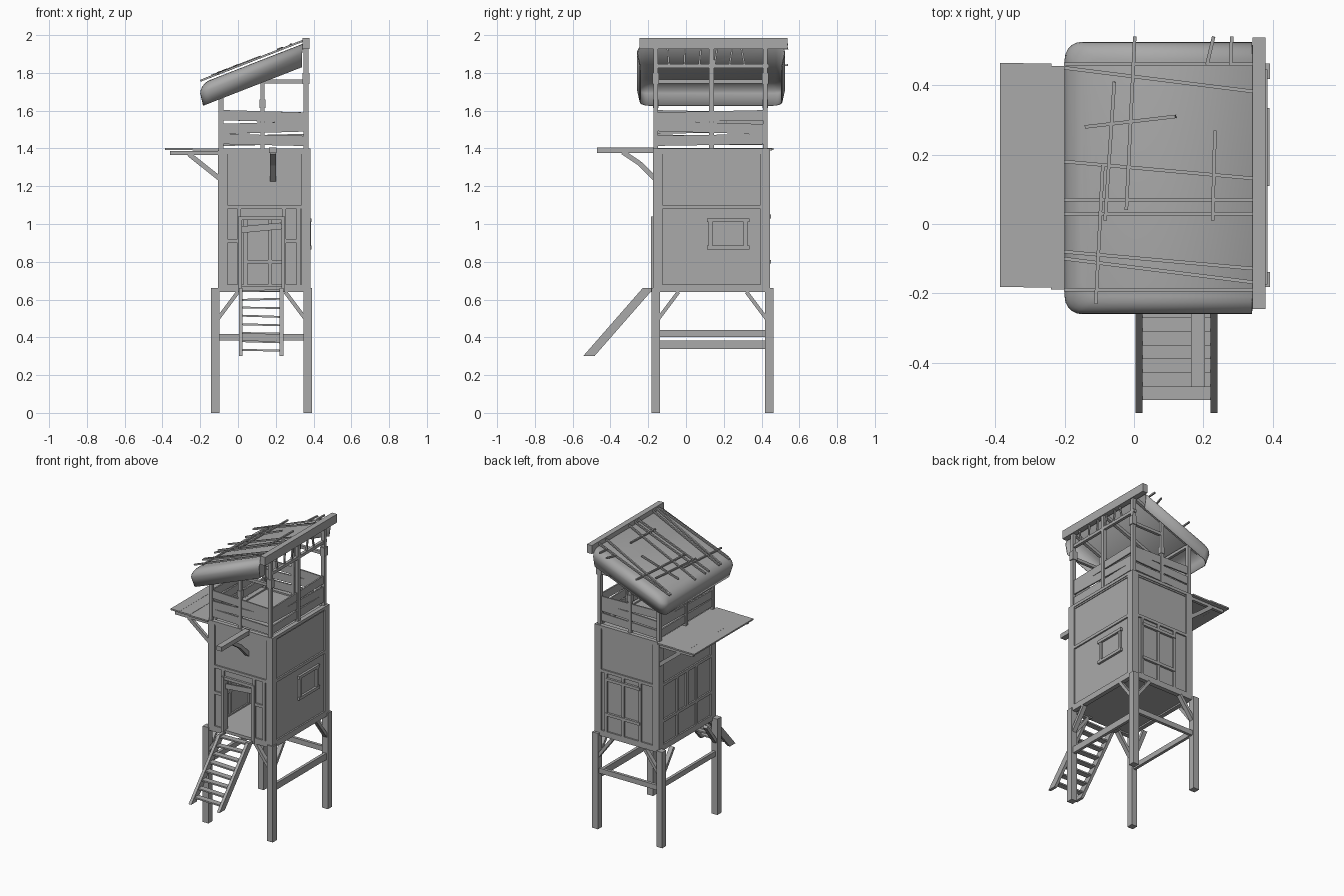
import bpy, bmesh, math, random
from mathutils import Vector, Matrix

random.seed(4)
if "Cube" in bpy.data.objects:
    bpy.data.objects.remove(bpy.data.objects["Cube"], do_unlink=True)

grey = bpy.data.materials.new("weathered_grey")
grey.use_nodes = True
grey.diffuse_color = (0.4, 0.4, 0.4, 1)
grey.node_tree.nodes["Principled BSDF"].inputs["Base Color"].default_value = grey.diffuse_color

# Main levels, and wall planes given as (running axis, fixed coordinate)
PLATFORM, MIDDLE, DECK = 0.66, 1.09, 1.39
FRONT, BACK, LEFT, RIGHT = ("x", -0.16), ("x", 0.43), ("y", 0.37), ("y", -0.09)
WALLS = {"front": FRONT, "back": BACK, "left": LEFT, "right": RIGHT}
SPAN = {"x": (-0.1, 0.38), "y": (-0.17, 0.44)}
CENTER_X, CENTER_Y = sum(SPAN["x"]) / 2, sum(SPAN["y"]) / 2
UP = Vector((0, 0, 1))
TIMBER, THIN, SLIM = 0.03, 0.02, 0.01


def finish(name, bm):
    bmesh.ops.recalc_face_normals(bm, faces=bm.faces)
    mesh = bpy.data.meshes.new(name)
    bm.to_mesh(mesh)
    bm.free()
    mesh.materials.append(grey)
    ob = bpy.data.objects.new(name, mesh)
    bpy.context.collection.objects.link(ob)
    return ob


def beam(name, start, end, normal, width, depth):
    """Box from start to end; depth is measured along the normal."""
    start, end = Vector(start), Vector(end)
    run = end - start
    side = run.cross(normal).normalized()
    out = side.cross(run).normalized()
    turn = Matrix((side, out, run.normalized())).transposed().to_4x4()
    size = Matrix.Diagonal((width, depth, run.length, 1))
    bm = bmesh.new()
    bmesh.ops.create_cube(bm, size=1, matrix=Matrix.Translation((start + end) / 2) @ turn @ size)
    return finish(name, bm)


def strip(name, wall, start, end, width=THIN, depth=TIMBER):
    """Beam lying in a wall plane; start and end are (along, height)."""
    axis, plane = wall
    if axis == "x":
        points, normal = [(u, plane, z) for u, z in (start, end)], Vector((0, 1, 0))
    else:
        points, normal = [(plane, u, z) for u, z in (start, end)], Vector((1, 0, 0))
    return beam(name, *points, normal, width, depth)


def upright(name, wall, along, low, high, width=THIN, depth=TIMBER):
    strip(name, wall, (along, low), (along, high), width, depth)


def level(name, wall, height, ends, width=THIN, depth=TIMBER, crook=0):
    strip(name, wall, (ends[0], height + crook), (ends[1], height - crook), width, depth)


def roof_z(x):
    return 1.82 + 0.39 * x


def on_roof(x, y, lift):
    return x, y, roof_z(x) + lift


# Legs, struts and rails tying the legs
leg_x, leg_y = (-0.12, 0.37), (-0.16, 0.44)
for x, inward_x in zip(leg_x, (1, -1)):
    for y, inward_y in zip(leg_y, (1, -1)):
        upright("leg", ("x", y), x, 0, PLATFORM, 0.044, 0.044)
        for wall, along, inward in ((("x", y), x, inward_x), (("y", x), y, inward_y)):
            strip("leg_strut", wall, (along, 0.48), (along + inward * 0.12, 0.64))
level("right_leg_rail", ("y", leg_x[0]), 0.42, leg_y, 0.035, THIN)
level("left_leg_rail", ("y", leg_x[1]), 0.36, leg_y, 0.045, THIN)
level("back_leg_rail", ("x", leg_y[1]), 0.4, leg_x, 0.035, THIN)

# Floors
for name, height in (("cabin_floor", PLATFORM), ("deck_floor", DECK - SLIM)):
    front_mid, back_mid = [(CENTER_X, y, height) for y in SPAN["y"]]
    beam(name, front_mid, back_mid, UP, SPAN["x"][1] - SPAN["x"][0], THIN)

# Recessed walls, with a doorway in the front
door = (0.02, 0.23)
for name in ("back", "left", "right"):
    axis = WALLS[name][0]
    level(name + "_wall", WALLS[name], (PLATFORM + DECK) / 2, SPAN[axis], DECK - PLATFORM, SLIM)
for ends in ((SPAN["x"][0], door[0]), (door[1], SPAN["x"][1])):
    upright("front_wall", FRONT, sum(ends) / 2, PLATFORM, DECK, ends[1] - ends[0], SLIM)
upright("front_wall_top", FRONT, sum(door) / 2, 1.03, DECK, door[1] - door[0], SLIM)

# Timber frame around every wall
for name, wall in WALLS.items():
    low, high = SPAN[wall[0]]
    for along in (low + THIN, high - THIN):
        upright(name + "_corner_post", wall, along, PLATFORM - THIN, DECK + SLIM, 0.05)
    for height in (MIDDLE, DECK):
        level(name + "_cross_timber", wall, height, (low, high))
    if name != "front":
        level(name + "_sill_timber", wall, PLATFORM, (low, high), 0.04)
for ends in ((SPAN["x"][0], door[0]), (door[1], SPAN["x"][1])):
    level("front_sill_timber", FRONT, PLATFORM, ends, 0.04)

# Doorway and its side panelling
for along in (door[0] - SLIM, door[1] + SLIM):
    upright("door_post", FRONT, along, PLATFORM - THIN, 1.04, THIN, 0.05)
for along in (0.007, 0.243, 0.32):
    upright("front_stud", FRONT, along, PLATFORM, MIDDLE)
for ends in ((-0.06, 0), (0.25, 0.31)):
    level("front_mid_timber", FRONT, 0.91, ends)
level("door_lintel", FRONT, 1.03, door, THIN, 0.04)
level("slanted_door_board", FRONT, 0.98, door, 0.035, SLIM, -SLIM)

# Left window frame
for height in (0.875, 1.02):
    level("left_window_rail", LEFT, height, (0.11, 0.335), THIN, 0.04)
for along in (0.13, 0.315):
    upright("left_window_jamb", LEFT, along, 0.875, 1.02, THIN, 0.035)

# Right wall panelling
for along in (0.03, 0.24):
    upright("right_stud", RIGHT, along, PLATFORM, MIDDLE)
upright("right_center_stud", RIGHT, CENTER_Y, 0.84, MIDDLE)
level("right_mid_timber", RIGHT, 0.84, SPAN["y"])

# Back window with two leaves
window = (0.04, 0.3)
for along in (*window, sum(window) / 2):
    upright("back_stud", BACK, along, PLATFORM, MIDDLE)
for height in (0.8, 1.04):
    level("back_window_rail", BACK, height, window, THIN, 0.04)

# Ladder with sides cut level at both ends
foot_y, head_y, foot_z = -0.545, -0.23, 0.3
ladder_x = (0.015, 0.23)
for x in ladder_x:
    bm = bmesh.new()
    outline = ((foot_y, foot_z), (foot_y + 0.06, foot_z), (head_y + 0.06, PLATFORM), (head_y, PLATFORM))
    face = bm.faces.new([bm.verts.new((x - SLIM, y, z)) for y, z in outline])
    grown = bmesh.ops.extrude_face_region(bm, geom=[face])["geom"]
    moved = [part for part in grown if isinstance(part, bmesh.types.BMVert)]
    bmesh.ops.translate(bm, vec=(THIN, 0, 0), verts=moved)
    finish("ladder_side", bm)
TREADS = 8
for i in range(TREADS):
    t = (i + 0.7) / TREADS
    y = foot_y + TIMBER + t * (head_y - foot_y)
    z = foot_z + t * (PLATFORM - foot_z)
    tilt = random.uniform(-0.004, 0.004)
    beam("ladder_tread", (ladder_x[0], y, z - tilt), (ladder_x[1], y, z + tilt), UP, 0.04, SLIM)

# Deck posts carrying the roof
post_x, post_y = (RIGHT[1], 0.36), (FRONT[1], 0.135, 0.42)
for x in post_x:
    for y in post_y:
        upright("deck_post", ("x", y), x, DECK, roof_z(x) - THIN, 0.024, 0.024)
for y in (post_y[0], post_y[-1]):
    upright("deck_center_post", ("x", y), 0.13, DECK, roof_z(0.13) - THIN, 0.022, 0.022)
    upright("center_post_block", ("x", y), 0.13, 1.615, PLATFORM + 1, TIMBER, TIMBER)
    upright("corner_post_block", ("x", y), post_x[1], 1.74, 1.8, 0.036, 0.036)
    level("roof_tie", ("x", y), 1.755, (0.13, post_x[1]), THIN, THIN)

# Railing boards, slightly crooked
for height in (1.445, 1.51, 1.57):
    for wall, ends in [(("x", y), post_x) for y in (post_y[0], post_y[-1])] + \
                      [(("y", x), (post_y[0], post_y[-1])) for x in post_x]:
        level("railing_board", wall, height, ends, 0.054, SLIM, random.uniform(-SLIM, SLIM))

# Roof frame: ridge board, plates, rafters and slats
level("high_ridge_board", ("y", post_x[1]), 1.955, (-0.245, 0.537), 0.058, 0.038)
level("high_plate", ("y", post_x[1]), 1.836, SPAN["y"], THIN, THIN)
level("low_plate", ("y", post_x[0]), 1.755, SPAN["y"], THIN, THIN)
for y in post_y:
    beam("rafter", on_roof(-0.17, y, -THIN), on_roof(0.35, y, -THIN), UP, THIN, THIN)
for i in range(6):
    lean = random.uniform(-THIN, THIN)
    along = -0.09 + i * 0.08
    strip("gable_slat", ("y", post_x[1]), (along, 1.84), (along + lean, 1.93), SLIM, SLIM)

# Draped roof cover: rounded shoulder, then a hanging hem
ROUND, STEPS = 0.05, 5
profile = []
for i in range(STEPS + 1):
    a = math.pi / 2 * i / STEPS
    profile.append((ROUND * (1 - math.sin(a)), ROUND * (1 - math.cos(a))))
profile.append((0.015, 0.122))
bm = bmesh.new()
rings = []
for inset, drop in profile:
    front, back, eave, open_x = -0.26 + inset, 0.525 - inset, -0.2 + inset, 0.34
    outline = [(open_x, front)]
    for corner_y, first in ((front + ROUND, 1.5), (back - ROUND, 1)):
        for k in range(STEPS + 1):
            a = math.pi * (first - k / STEPS / 2)
            outline.append((eave + ROUND * (1 + math.cos(a)), corner_y + ROUND * math.sin(a)))
    outline.append((open_x, back))
    rings.append([bm.verts.new(on_roof(x, y, -drop)) for x, y in outline])
bm.faces.new(rings[0])
for upper, lower in zip(rings, rings[1:]):
    for k in range(len(upper) - 1):
        bm.faces.new((upper[k], upper[k + 1], lower[k + 1], lower[k]))
cover = finish("roof_cover", bm)
cover.modifiers.new("thickness", 'SOLIDIFY').thickness = 0.006
bpy.context.view_layer.objects.active = cover
cover.select_set(True)
bpy.ops.object.shade_smooth_by_angle(angle=math.radians(40))

# Loose sticks lying across and along the roof
for y, drift in ((0.46, 0), (0.45, -0.07), (0.18, -0.05), (0.07, 0), (0.03, 0), (-0.08, -0.05), (-0.1, -0.07), (-0.19, 0)):
    beam("cross_stick", on_roof(-0.2, y, 0.016), on_roof(0.36, y + drift, 0.016), UP, SLIM, SLIM)
beam("short_stick", on_roof(-0.14, 0.28, 0.02), on_roof(0.12, 0.31, 0.02), UP, SLIM, SLIM)
for x, y, half in ((-0.01, 0.29, 0.25), (-0.07, 0.21, 0.2), (-0.1, -0.03, 0.2), (0.23, 0.14, 0.13), (0.22, 0.5, 0.04), (0.28, 0.5, 0.04)):
    lean = random.uniform(0, THIN)
    beam("long_stick", on_roof(x - lean, y - half, THIN), on_roof(x + lean, y + half, THIN), UP, SLIM, SLIM)

# Side awning: crooked boards on braced arms
for x, width in ((-0.355, 0.068), (-0.28, 0.08), (-0.17, 0.14)):
    wander = random.uniform(-SLIM, SLIM)
    level("awning_board", ("y", x + wander / 4), DECK + 0.005 + wander / 4, (-0.19 + wander, 0.455 + wander), SLIM, width)
for y in (FRONT[1], BACK[1]):
    level("awning_arm", ("x", y), DECK - 0.014, (-0.36, RIGHT[1]), THIN, THIN)
    strip("awning_brace", ("x", y), (-0.26, DECK - THIN), (RIGHT[1], 1.235), 0.025, THIN)

# Front hanging arm with bent brace
arm = ("y", 0.185)
level("hanging_arm", arm, DECK, (-0.47, FRONT[1]), TIMBER, 0.04)
bend = (-0.245, 1.32)
strip("hanging_arm_brace", arm, (-0.335, DECK - SLIM), bend, 0.025)
strip("hanging_arm_brace", arm, bend, (FRONT[1], 1.235), 0.025)
